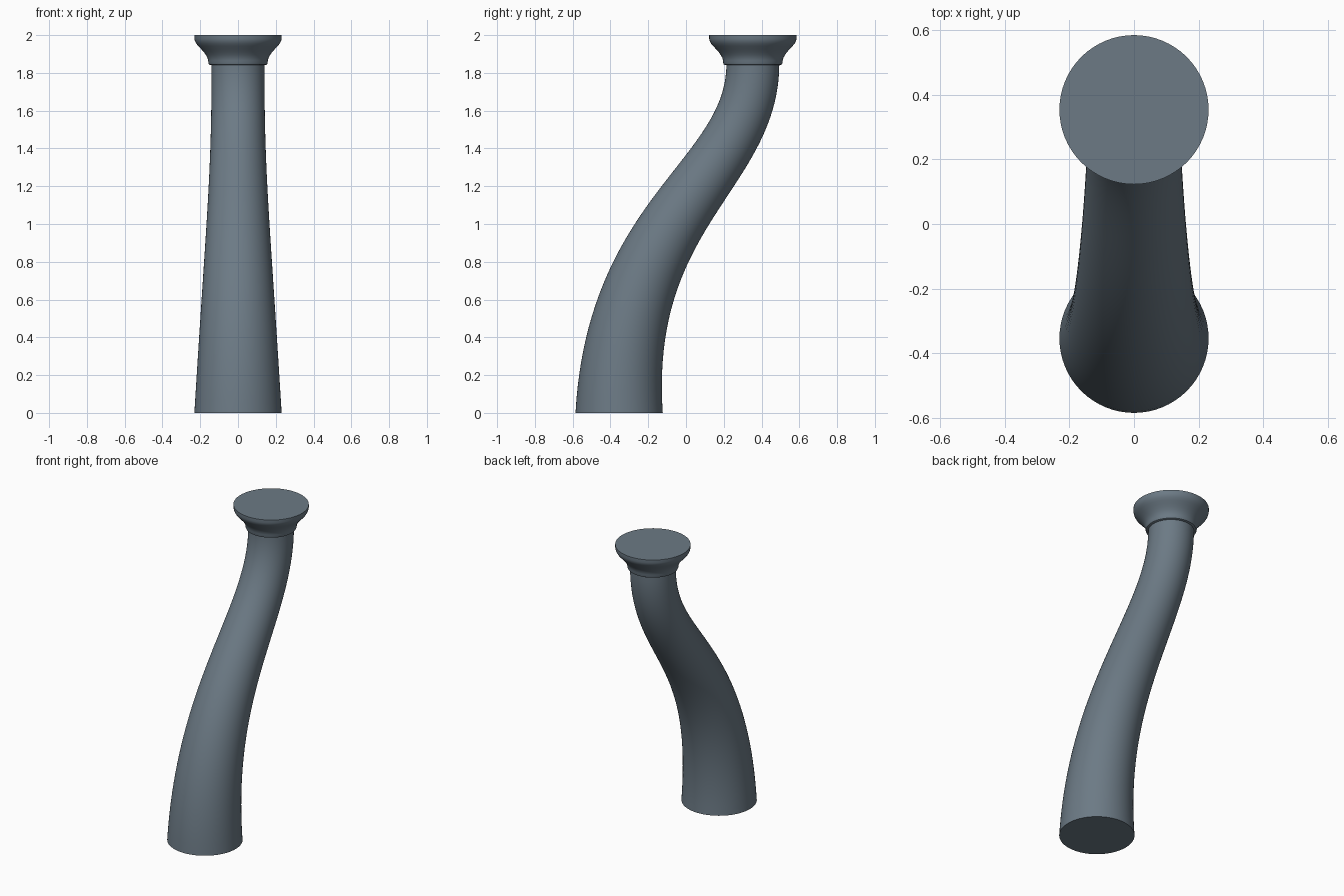
import bpy, bmesh, math
from mathutils import Vector

if "Cube" in bpy.data.objects:
    bpy.data.objects.remove(bpy.data.objects["Cube"])

SIDES = 64
slate = bpy.data.materials.new("slate_grey")
slate.diffuse_color = (0.15, 0.195, 0.235, 1)
slate.use_nodes = True
slate.node_tree.nodes["Principled BSDF"].inputs["Base Color"].default_value = slate.diffuse_color


def loft(name, rings):
    """Skin circles given as (centre, tangent, radius), capped at both ends."""
    bm = bmesh.new()
    loops = []
    for centre, tangent, radius in rings:
        side = Vector((1, 0, 0))
        up = tangent.normalized().cross(side)
        angles = [math.tau * i / SIDES for i in range(SIDES)]
        loops.append([bm.verts.new(centre + radius * (math.cos(a) * side + math.sin(a) * up))
                      for a in angles])
    for a, b in zip(loops, loops[1:]):
        for i in range(SIDES):
            j = (i + 1) % SIDES
            bm.faces.new((a[i], a[j], b[j], b[i]))
    bm.faces.new(loops[0][::-1])
    bm.faces.new(loops[-1])
    bmesh.ops.recalc_face_normals(bm, faces=bm.faces)
    mesh = bpy.data.meshes.new(name)
    bm.to_mesh(mesh)
    bm.free()
    mesh.materials.append(slate)
    obj = bpy.data.objects.new(name, mesh)
    bpy.context.collection.objects.link(obj)
    bpy.ops.object.select_all(action='DESELECT')
    obj.select_set(True)
    bpy.context.view_layer.objects.active = obj
    bpy.ops.object.shade_smooth_by_angle(angle=math.radians(35))
    return obj


# Curved tapering shaft: circles swept square to an S-shaped Bezier path
p = [Vector(v) for v in ((0, -0.354, 0), (0, -0.354, 1.07), (0, 0.354, 1.26), (0, 0.354, 1.85))]
STEPS = 48
shaft = []
for k in range(STEPS + 1):
    t = k / STEPS
    s = 1 - t
    centre = s**3 * p[0] + 3 * s * s * t * p[1] + 3 * s * t * t * p[2] + t**3 * p[3]
    tangent = s * s * (p[1] - p[0]) + 2 * s * t * (p[2] - p[1]) + t * t * (p[3] - p[2])
    shaft.append((centre, tangent, 0.14 + 0.091 * s**2.15))
loft("shaft", shaft)

# Flared capital: turned profile of (radius, height)
profile = [(0.148, 1.842), (0.154, 1.845), (0.157, 1.853), (0.158, 1.865), (0.162, 1.88),
           (0.17, 1.895), (0.181, 1.91), (0.195, 1.926), (0.21, 1.942), (0.221, 1.955),
           (0.228, 1.968), (0.231, 1.98), (0.231, 2.0)]
loft("capital", [(Vector((0, 0.354, z)), Vector((0, 0, 1)), r) for r, z in profile])
